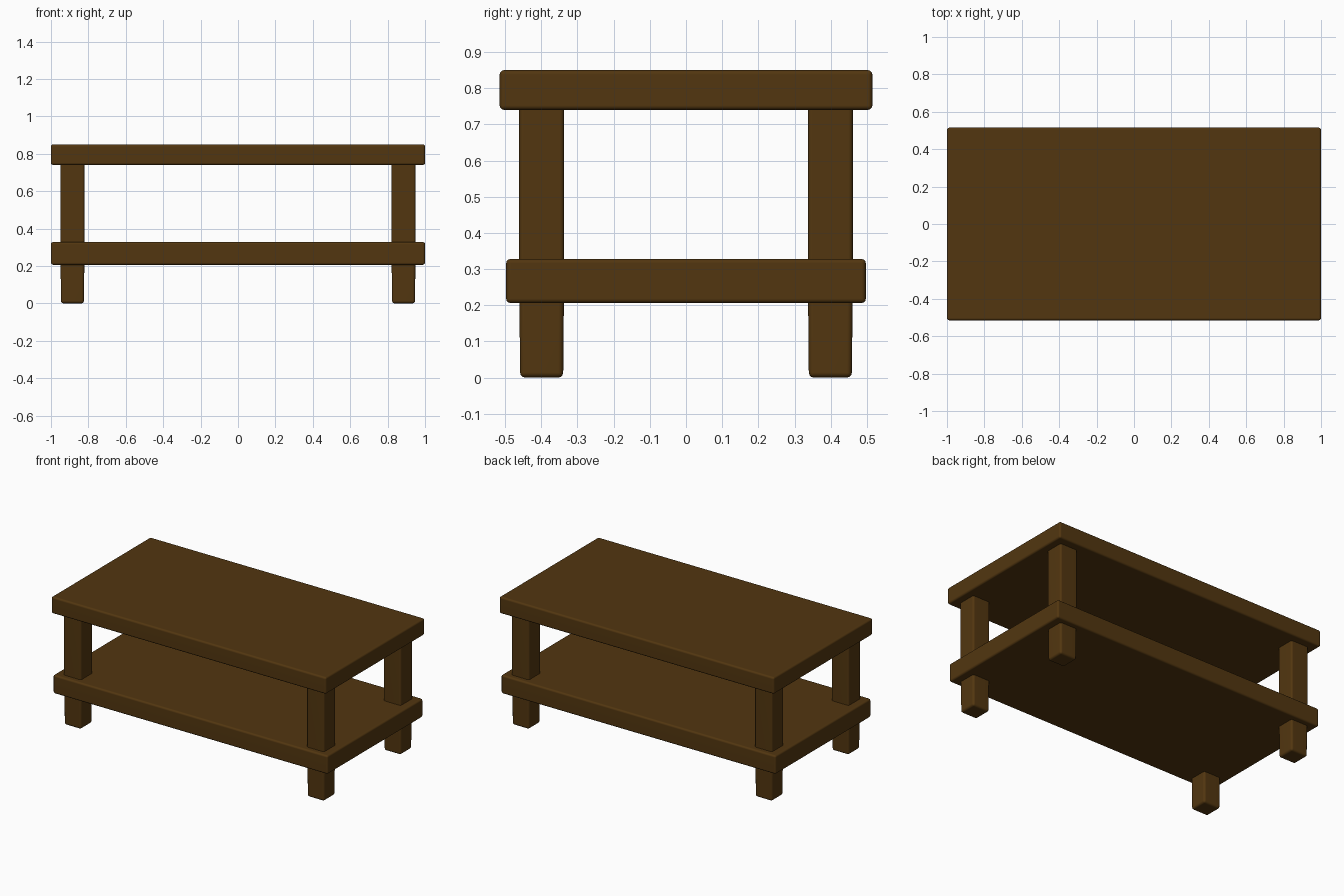
import bpy, bmesh

if "Cube" in bpy.data.objects:
    bpy.data.objects.remove(bpy.data.objects["Cube"])

wood = bpy.data.materials.new("dark brown wood")
wood.diffuse_color = (0.085, 0.037, 0.005, 1)
wood.use_nodes = True
wood.node_tree.nodes["Principled BSDF"].inputs["Base Color"].default_value = wood.diffuse_color


def block(name, lo, hi, bevel, taper=1.0):
    """Soft-edged box between two corners; taper scales its bottom end."""
    bm = bmesh.new()
    bmesh.ops.create_cube(bm, size=1)
    for v in bm.verts:
        s = taper if v.co.z < 0 else 1.0
        v.co.x *= s
        v.co.y *= s
        for i in range(3):
            v.co[i] = (lo[i] + hi[i]) / 2 + v.co[i] * (hi[i] - lo[i])
    mesh = bpy.data.meshes.new(name)
    bm.to_mesh(mesh)
    bm.free()
    mesh.materials.append(wood)
    ob = bpy.data.objects.new(name, mesh)
    bpy.context.collection.objects.link(ob)
    mod = ob.modifiers.new("soft edges", 'BEVEL')
    mod.width = bevel
    mod.segments = 3
    for p in mesh.polygons:
        p.use_smooth = True
    weighted = ob.modifiers.new("clean shading", 'WEIGHTED_NORMAL')
    weighted.keep_sharp = True
    return ob


# Table top and lower shelf
block("table_top", (-1, -0.515, 0.74), (1, 0.515, 0.85), 0.012)
block("lower_shelf", (-1, -0.497, 0.206), (1, 0.497, 0.328), 0.012)

# Four legs: upper posts and slightly tapered feet
for sx, side in ((-1, "left"), (1, "right")):
    for sy, end in ((-1, "front"), (1, "back")):
        x, y = sx * 0.885, sy * 0.399
        block(f"{end}_{side}_post", (x - 0.064, y - 0.062, 0.26),
              (x + 0.064, y + 0.062, 0.79), 0.012)
        block(f"{end}_{side}_foot", (x - 0.064, y - 0.062, 0.0),
              (x + 0.064, y + 0.062, 0.27), 0.014, 0.96)
